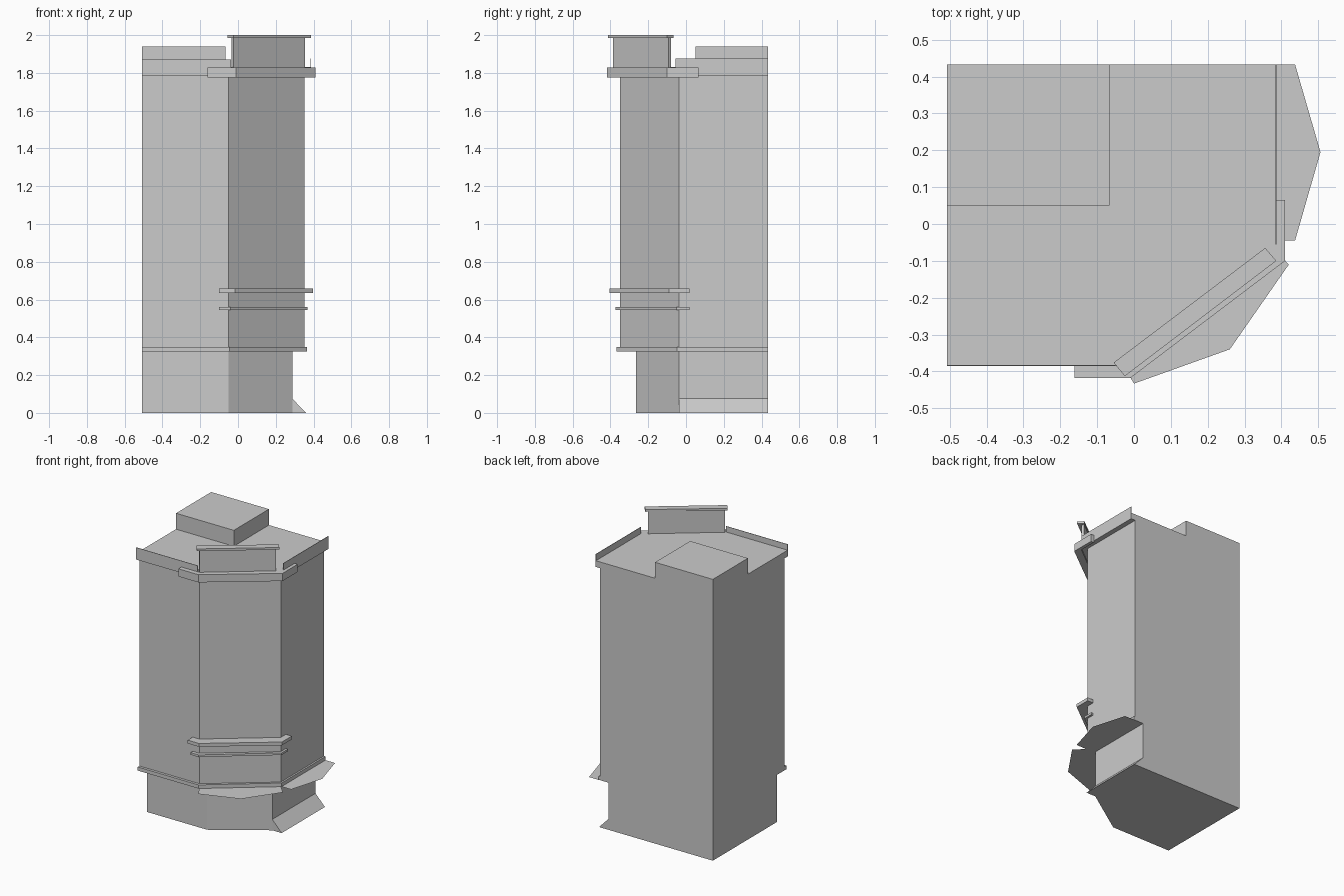
import bpy, bmesh

if "Cube" in bpy.data.objects:
    bpy.data.objects.remove(bpy.data.objects["Cube"])

WALL = [(-0.508, -0.35), (-0.05, -0.35), (0.353, -0.038), (0.353, 0.433)]
CORNICE = [(-0.508, -0.385), (-0.038, -0.385), (0.387, -0.056), (0.387, 0.433)]
BACK = (-0.508, 0.433)


def prism(name, outline, z0, z1):
    """Extrude a flat outline from z0 to z1 (a bare sheet when they are equal)."""
    bm = bmesh.new()
    face = bm.faces.new([bm.verts.new((x, y, z0)) for x, y in outline])
    if z1 > z0:
        ext = bmesh.ops.extrude_face_region(bm, geom=[face])
        top = [v for v in ext["geom"] if isinstance(v, bmesh.types.BMVert)]
        bmesh.ops.translate(bm, verts=top, vec=(0, 0, z1 - z0))
        bmesh.ops.recalc_face_normals(bm, faces=bm.faces[:])
    mesh = bpy.data.meshes.new(name)
    bm.to_mesh(mesh)
    bm.free()
    obj = bpy.data.objects.new(name, mesh)
    bpy.context.collection.objects.link(obj)
    return obj


def band(name, inner, outer, z0, z1):
    """Moulding that fills the strip between two paths."""
    return prism(name, outer + inner[::-1], z0, z1)


def rect(x0, y0, x1, y1):
    return [(x0, y0), (x1, y0), (x1, y1), (x0, y1)]


# Ground floor, set back under the upper storeys
prism("ground_floor", [(-0.508, -0.265), (-0.05, -0.265), (0.288, -0.038),
                       (0.288, 0.433), BACK], 0, 0.325)

# Upper storeys with chamfered street corner
prism("upper_storeys", WALL + [BACK], 0.325, 1.83)

# Roof block in the back left corner
prism("roof_block", rect(-0.508, 0.05, -0.067, 0.433), 1.83, 1.94)

# Moulding around the foot of the upper storeys
band("lower_moulding", WALL,
     [(-0.508, -0.368), (-0.044, -0.368), (0.365, -0.047), (0.365, 0.433)], 0.325, 0.35)

# Two ledges wrapping the corner
corner = [(-0.1, -0.35), WALL[1], WALL[2], (0.353, 0.018)]
band("lower_ledge", corner,
     [(-0.1, -0.373), (-0.04, -0.373), (0.368, -0.05), (0.368, 0.018)], 0.545, 0.56)
band("upper_ledge", corner,
     [(-0.1, -0.405), (-0.015, -0.405), (0.398, -0.09), (0.398, 0.018)], 0.635, 0.658)

# Main cornice, and the deeper piece on the corner
band("cornice", WALL, CORNICE, 1.787, 1.83)
band("corner_cornice", [(-0.162, -0.385), CORNICE[1], CORNICE[2], (0.387, 0.065)],
     [(-0.162, -0.418), (-0.01, -0.418), (0.41, -0.1), (0.41, 0.065)], 1.775, 1.828)

# Thin parapets along the two street sides
prism("front_parapet", rect(-0.508, -0.385, -0.038, -0.382), 1.83, 1.87)
prism("side_parapet", rect(0.384, -0.056, 0.387, 0.433), 1.83, 1.875)

# Sign board with its cap above the corner
prism("corner_board", [(-0.025, -0.386), (0.355, -0.092), (0.346, -0.08), (-0.034, -0.374)],
      1.828, 1.985)
prism("board_cap", [(-0.025, -0.413), (0.386, -0.1), (0.356, -0.065), (-0.055, -0.376)],
      1.985, 2.0)

# Flat awnings over the corner and the right side
prism("corner_awning", [WALL[1], (0.0, -0.433), (0.26, -0.34), (0.42, -0.11), WALL[2]],
      0.324, 0.324)
prism("side_awning", [(0.353, -0.045), (0.437, -0.045), (0.506, 0.195), (0.437, 0.433),
                      (0.353, 0.433)], 0.324, 0.324)

# Sloped hatch at the foot of the right wall: prism with its upper outer edge pulled in
hatch = prism("sloped_hatch", rect(0.288, -0.038, 0.36, 0.433), 0, 0.075)
bm = bmesh.new()
bm.from_mesh(hatch.data)
for v in bm.verts:
    if v.co.z > 0.05:
        v.co.x = 0.288
bmesh.ops.remove_doubles(bm, verts=bm.verts[:], dist=0.001)
bm.to_mesh(hatch.data)
bm.free()
